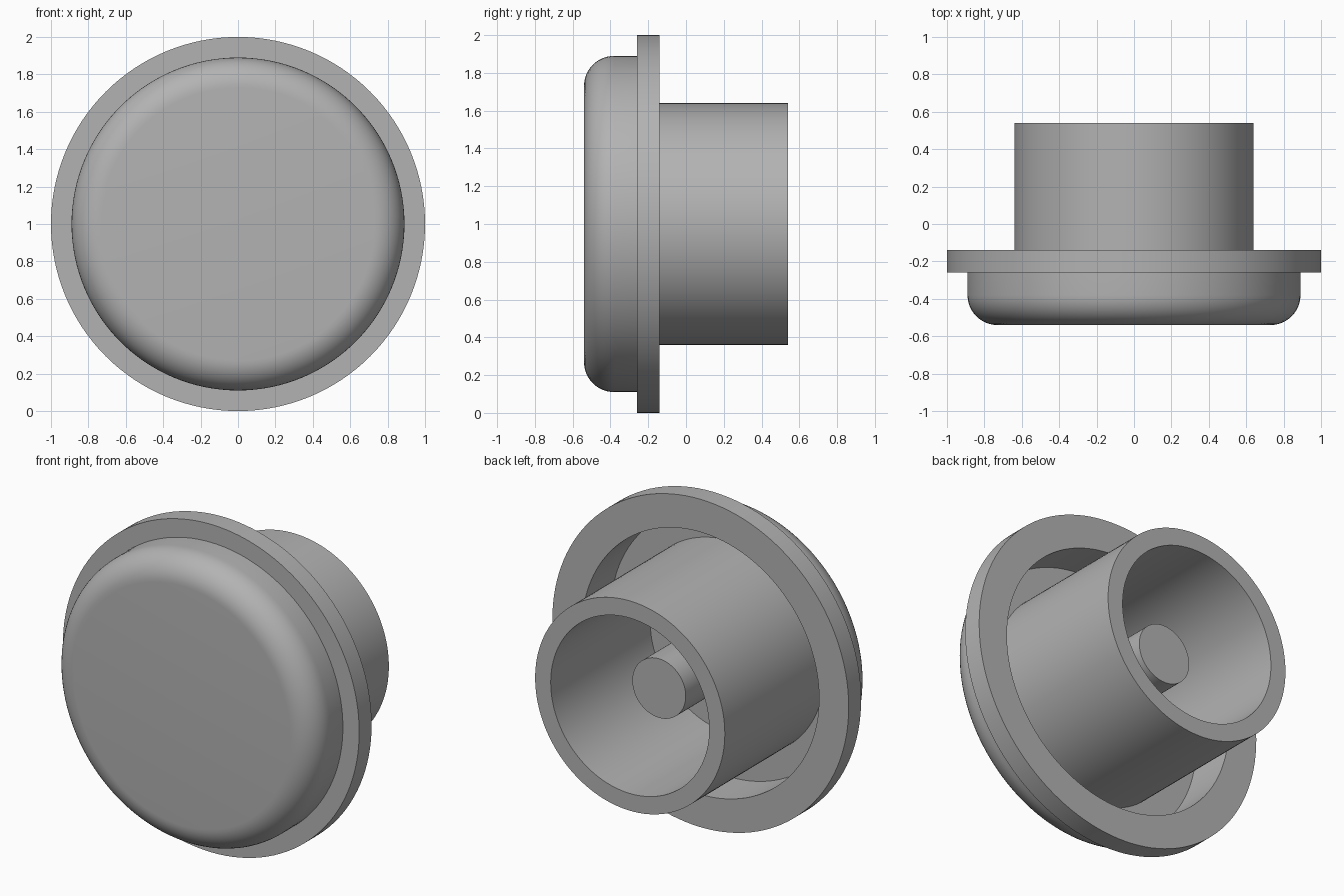
import bpy, bmesh
from math import sin, cos, pi, radians
from mathutils import Vector

if "Cube" in bpy.data.objects:
    bpy.data.objects.remove(bpy.data.objects["Cube"], do_unlink=True)

GREY = (0.45, 0.45, 0.45, 1)
grey = bpy.data.materials.new("plain_grey")
grey.use_nodes = True
grey.diffuse_color = GREY
grey.node_tree.nodes["Principled BSDF"].inputs["Base Color"].default_value = GREY

CENTRE = Vector((0, 0, 1))


def lathe(name, profile, closed=False, steps=128):
    """Turn a (radius, y) profile around the horizontal front-to-back axis."""
    bm = bmesh.new()
    verts = [bm.verts.new(CENTRE + Vector((r, y, 0))) for r, y in profile]
    pairs = list(zip(verts, verts[1:]))
    if closed:
        pairs.append((verts[-1], verts[0]))
    edges = [bm.edges.new(p) for p in pairs]
    bmesh.ops.spin(bm, geom=verts + edges, cent=CENTRE, axis=(0, 1, 0),
                   angle=2 * pi, steps=steps, use_duplicate=False)
    bmesh.ops.remove_doubles(bm, verts=bm.verts, dist=0.0001)
    bmesh.ops.recalc_face_normals(bm, faces=bm.faces)
    mesh = bpy.data.meshes.new(name)
    bm.to_mesh(mesh)
    bm.free()
    mesh.materials.append(grey)
    obj = bpy.data.objects.new(name, mesh)
    bpy.context.collection.objects.link(obj)
    bpy.ops.object.select_all(action="DESELECT")
    obj.select_set(True)
    bpy.context.view_layer.objects.active = obj
    bpy.ops.object.shade_smooth_by_angle(angle=radians(30))
    return obj


FRONT, FLOOR, BACK = -0.54, -0.42, 0.54
FLANGE_FRONT, FLANGE_BACK = -0.26, -0.14
CAP_R, HOLE_R, FILLET = 0.89, 0.80, 0.16

# Hollow cap with a rounded front rim and a flat flange
rounded_rim = [(CAP_R - FILLET + FILLET * sin(a), FRONT + FILLET - FILLET * cos(a))
               for a in (i * pi / 24 for i in range(13))]
lathe("cap_with_flange",
      [(0, FRONT)] + rounded_rim
      + [(CAP_R, FLANGE_FRONT), (1, FLANGE_FRONT), (1, FLANGE_BACK),
         (HOLE_R, FLANGE_BACK), (HOLE_R, FLOOR), (0, FLOOR)])

# Open tube standing on the cap's inner floor
ROOT = FLOOR - 0.03
lathe("rear_tube", [(0.64, ROOT), (0.64, BACK), (0.535, BACK), (0.535, ROOT)], closed=True)

# Solid pin in the middle of the tube
lathe("centre_pin", [(0, ROOT), (0.18, ROOT), (0.18, 0.26), (0, 0.26)])
